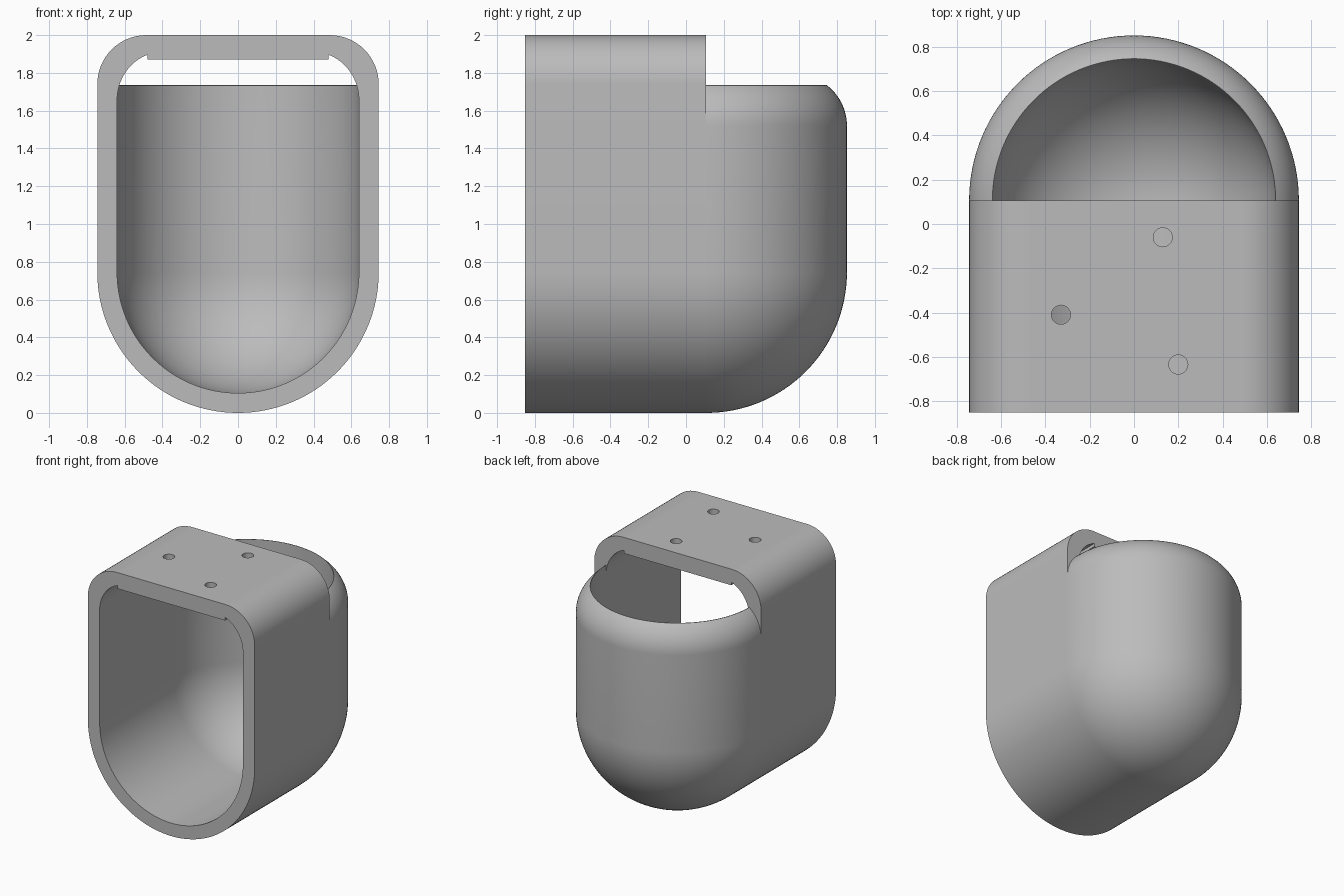
import bpy, bmesh
from math import sin, cos, pi, radians
from mathutils import Vector, Matrix

if "Cube" in bpy.data.objects:
    bpy.data.objects.remove(bpy.data.objects["Cube"], do_unlink=True)

R, WALL = 0.745, 0.105          # outer radius and wall thickness
RI = R - WALL
FRONT, SEAM = -0.852, 0.107     # y of the open front and of the seam with the round back
TOP, RIM = 2.0, 1.735

grey = bpy.data.materials.new("plain_grey")
grey.use_nodes = True
colour = (0.5, 0.5, 0.5, 1)
grey.diffuse_color = colour
grey.node_tree.nodes["Principled BSDF"].inputs["Base Color"].default_value = colour


def arc(cx, cz, rx, rz, start, end, steps):
    angles = [radians(start + (end - start) * i / steps) for i in range(steps + 1)]
    return [(cx + rx * cos(a), cz + rz * sin(a)) for a in angles]


def make_object(name, bm):
    bmesh.ops.recalc_face_normals(bm, faces=bm.faces)
    mesh = bpy.data.meshes.new(name)
    bm.to_mesh(mesh)
    bm.free()
    mesh.materials.append(grey)
    obj = bpy.data.objects.new(name, mesh)
    bpy.context.collection.objects.link(obj)
    return obj


def smooth(obj):
    obj.data.shade_smooth()
    obj.data.set_sharp_from_angle(angle=radians(30))


def mirrored(half):
    # half runs from bottom centre up the +x side; the bottom point is shared
    return half + [(-x, z) for x, z in reversed(half[1:])]


# Front sleeve: arched tube with a flat top and a thickened ceiling
outer = mirrored(arc(0, R, R, R, -90, 0, 32)
                 + arc(R - 0.26, TOP - 0.26, 0.26, 0.26, 0, 90, 16) + [(0.47, TOP)])
inner = mirrored(arc(0, R, RI, RI, -90, 0, 32)
                 + arc(0.40, 1.655, 0.24, 0.255, 0, 70.5, 16) + [(0.48, 1.87)])
bm = bmesh.new()
loops = [[bm.verts.new((x, y, z)) for x, z in ring]
         for ring, y in ((outer, FRONT), (outer, SEAM), (inner, SEAM), (inner, FRONT))]
count = len(outer)
for k in range(4):
    a, b = loops[k], loops[(k + 1) % 4]
    for i in range(count):
        j = (i + 1) % count
        bm.faces.new((a[i], a[j], b[j], b[i]))
sleeve = make_object("front_sleeve", bm)

# Three screw holes through the top
bm = bmesh.new()
for x, y in ((0.13, -0.06), (-0.33, -0.41), (0.20, -0.635)):
    bmesh.ops.create_cone(bm, cap_ends=True, segments=32, radius1=0.043, radius2=0.043,
                          depth=0.6, matrix=Matrix.Translation((x, y, TOP)))
cutter = make_object("hole_cutter", bm)
cutter.hide_render = True
cut = sleeve.modifiers.new("screw_holes", "BOOLEAN")
cut.operation = "DIFFERENCE"
cut.solver = "EXACT"
cut.object = cutter
bpy.context.view_layer.objects.active = sleeve
bpy.ops.object.modifier_apply(modifier=cut.name)
bpy.data.objects.remove(cutter, do_unlink=True)
smooth(sleeve)

# Rounded back: half-turn of the wall section, open at the top
section = (arc(0, R, R, R, -90, 0, 32)
           + arc(R - 0.27, 1.52, 0.27, 0.27, 0, 52.8, 12)
           + [(RI, RIM)] + arc(0, R, RI, RI, 0, -90, 32))
bm = bmesh.new()
verts = [bm.verts.new((x, SEAM, z)) for x, z in section]
edges = [bm.edges.new(pair) for pair in zip(verts, verts[1:])]
bmesh.ops.spin(bm, geom=verts + edges, cent=Vector((0, SEAM, 0)), axis=Vector((0, 0, 1)),
               angle=pi, steps=64)
bmesh.ops.remove_doubles(bm, verts=bm.verts, dist=0.0005)
smooth(make_object("rounded_back", bm))
